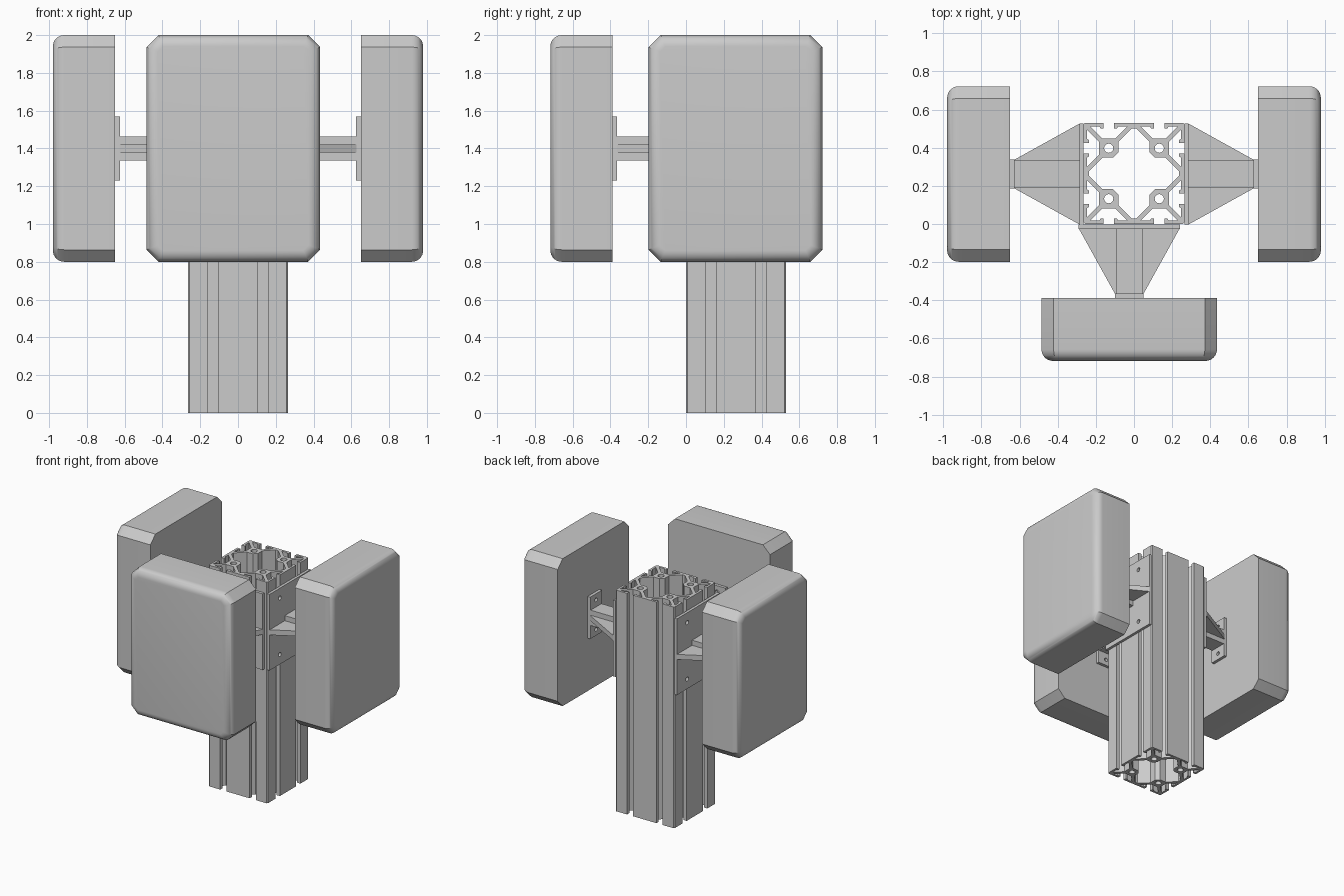
import bpy, bmesh, math
from mathutils import Matrix

if "Cube" in bpy.data.objects:
    bpy.data.objects.remove(bpy.data.objects["Cube"])

T, R = Matrix.Translation, Matrix.Rotation


def finish(ob, angle=30):
    bpy.ops.object.select_all(action='DESELECT')
    ob.select_set(True)
    bpy.context.view_layer.objects.active = ob
    bpy.ops.object.shade_smooth_by_angle(angle=math.radians(angle))


def extrude(name, loops, depth, matrix):
    """Extrude closed 2D loops (outline, then holes), centred on their plane."""
    cu = bpy.data.curves.new(name, 'CURVE')
    cu.dimensions, cu.fill_mode, cu.extrude = '2D', 'BOTH', depth / 2
    for pts in loops:
        sp = cu.splines.new('POLY')
        sp.points.add(len(pts) - 1)
        for p, (x, y) in zip(sp.points, pts):
            p.co = (x, y, 0, 1)
        sp.use_cyclic_u = True
    ob = bpy.data.objects.new(name, cu)
    bpy.context.collection.objects.link(ob)
    bpy.ops.object.select_all(action='DESELECT')
    ob.select_set(True)
    bpy.context.view_layer.objects.active = ob
    bpy.ops.object.convert(target='MESH')
    ob = bpy.context.view_layer.objects.active
    bm = bmesh.new()
    bm.from_mesh(ob.data)
    bmesh.ops.remove_doubles(bm, verts=bm.verts, dist=1e-5)
    bmesh.ops.recalc_face_normals(bm, faces=bm.faces)
    bm.to_mesh(ob.data)
    bm.free()
    ob.matrix_world = matrix
    finish(ob)


def circle(x, y, r, n=20):
    return [(x + r * math.cos(2 * math.pi * i / n),
             y + r * math.sin(2 * math.pi * i / n)) for i in range(n)]


def rect(w, h):
    return [(-w / 2, -h / 2), (w / 2, -h / 2), (w / 2, h / 2), (-w / 2, h / 2)]


def four_fold(eighth):
    """Mirror an eighth over the diagonal, then turn it four times."""
    quarter = eighth + [(y, x) for x, y in reversed(eighth)]
    out = []
    for _ in range(4):
        out += quarter
        quarter = [(y, -x) for x, y in quarter]
    return out


# slotted post: outline with two slots per face, star void, four bores
H, S = 0.265, 0.1325
outline = four_fold([
    (0.105, H), (0.105, 0.236), (0.09, 0.236), (0.083, 0.247), (0.036, 0.247),
    (0.1005, 0.1825), (0.1645, 0.1825), (0.229, 0.247), (0.182, 0.247),
    (0.175, 0.236), (0.16, 0.236), (0.16, H), (0.257, H)])
void = four_fold([(0.012, 0.235), (0.0825, 0.1645), (0.0825, 0.11)])
bores = [circle(x, y, 0.024) for x in (-S, S) for y in (-S, S)]
POST_H = 1.8
extrude('slotted_post', [outline, void] + bores, POST_H, T((0, H, POST_H / 2)))


def pad(name, m):
    # block with chamfered corners and a rounded outer rim
    bm = bmesh.new()
    bmesh.ops.create_cube(bm, size=1, matrix=T((0, 0.55, 0)) @ Matrix.Diagonal((0.92, 0.33, 1.2, 1)))
    corners = [e for e in bm.edges if abs(e.verts[0].co.y - e.verts[1].co.y) > 0.1]
    bmesh.ops.bevel(bm, geom=corners, offset=0.09, offset_type='WIDTH', segments=1,
                    affect='EDGES')
    rim = [e for e in bm.edges if all(v.co.y > 0.71 for v in e.verts)]
    bmesh.ops.bevel(bm, geom=rim, offset=0.06, segments=8, profile=0.5, affect='EDGES')
    bmesh.ops.recalc_face_normals(bm, faces=bm.faces)
    me = bpy.data.meshes.new(name)
    bm.to_mesh(me)
    bm.free()
    ob = bpy.data.objects.new(name, me)
    bpy.context.collection.objects.link(ob)
    ob.matrix_world = m
    finish(ob)


def arm(side, m):
    # local y points away from the post, origin on the post face
    upright = R(math.pi / 2, 4, 'X')
    base_holes = [circle(x, z, 0.017) for x in (-S, S) for z in (-0.23, 0.23)]
    extrude(side + '_base_plate', [rect(0.53, 0.62)] + base_holes, 0.022,
            m @ T((0, 0.011, 0)) @ upright)
    tip_holes = [circle(0, z, 0.016) for z in (-0.12, 0.12)]
    extrude(side + '_tip_plate', [rect(0.15, 0.34)] + tip_holes, 0.024,
            m @ T((0, 0.373, 0)) @ upright)
    extrude(side + '_web', [[(-0.265, 0.02), (0.265, 0.02), (0.075, 0.363), (-0.075, 0.363)]],
            0.042, m)
    extrude(side + '_bar', [rect(0.14, 0.343)], 0.125, m @ T((0, 0.1915, 0)))
    pad(side + '_pad', m @ T((0, 0, 0)) @ T((0, -0.0, 0)))


# three arms with pads: front, right and left
for side, place, turn in (('front', (-0.025, -0.003, 1.4), 180),
                          ('right', (0.265, 0.262, 1.4), -90),
                          ('left', (-0.265, 0.262, 1.4), 90)):
    arm(side, T(place) @ R(math.radians(turn), 4, 'Z'))
